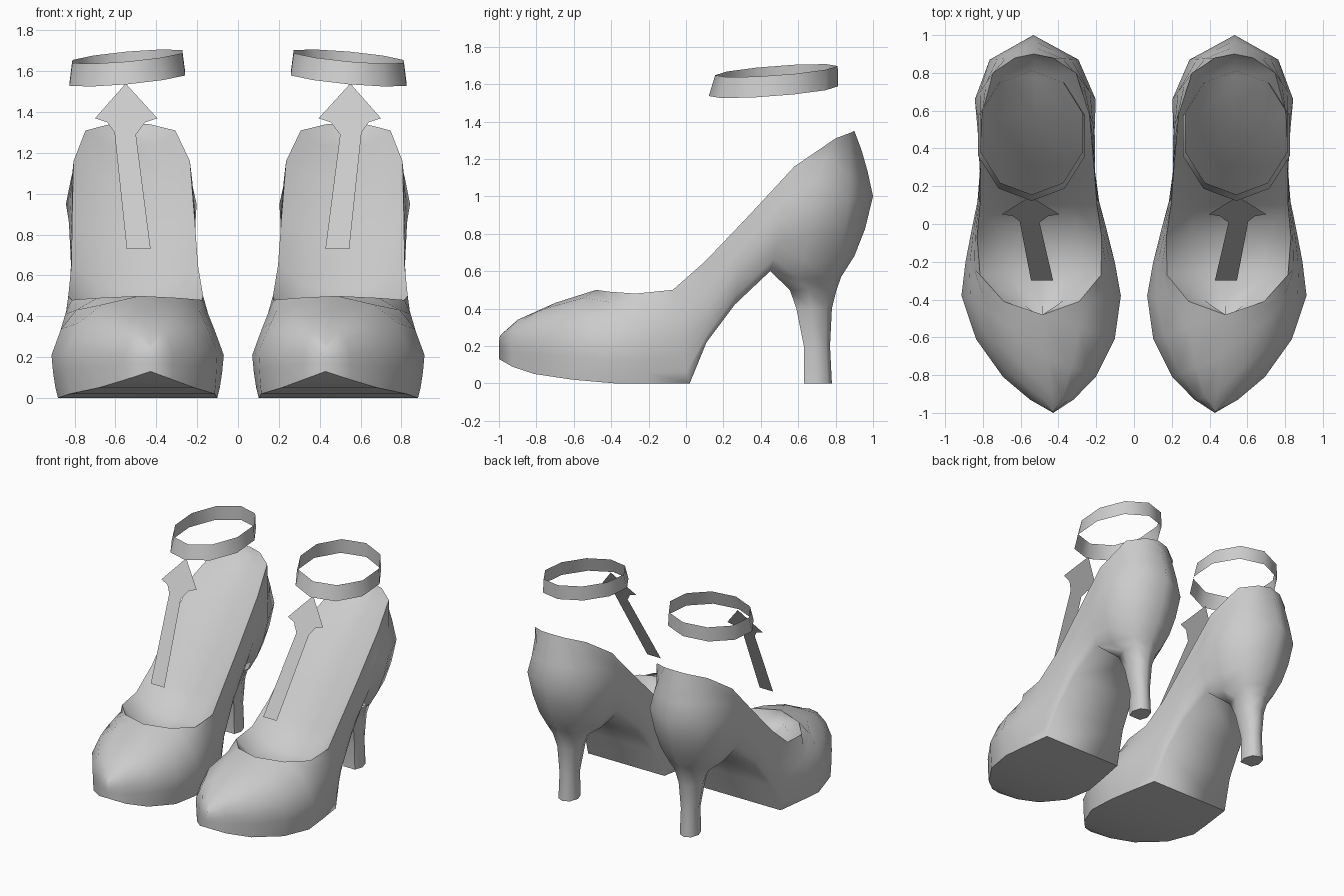
import bpy, bmesh, math
from mathutils import Vector

cube = bpy.data.objects.get("Cube")
if cube:
    bpy.data.objects.remove(cube, do_unlink=True)

grey = bpy.data.materials.new("plain_grey")
grey.use_nodes = True
colour = (0.6, 0.6, 0.6, 1)
grey.diffuse_color = colour
grey.node_tree.nodes["Principled BSDF"].inputs["Base Color"].default_value = colour


def make(name, verts, faces, closed=True):
    """Create a smooth shaded mesh object with crisp creases."""
    bm = bmesh.new()
    points = [bm.verts.new(v) for v in verts]
    for face in faces:
        bm.faces.new([points[i] for i in face])
    bmesh.ops.remove_doubles(bm, verts=bm.verts, dist=0.0005)
    if closed:
        bmesh.ops.recalc_face_normals(bm, faces=bm.faces)
    mesh = bpy.data.meshes.new(name)
    bm.to_mesh(mesh)
    bm.free()
    mesh.materials.append(grey)
    mesh.shade_smooth()
    mesh.set_sharp_from_angle(angle=math.radians(64))
    obj = bpy.data.objects.new(name, mesh)
    bpy.context.collection.objects.link(obj)
    return obj


def loft(rings, skip=None):
    """Vertices and quads joining closed rings of equal length."""
    count = len(rings[0])
    faces = []
    for r in range(len(rings) - 1):
        for k in range(count):
            if skip and skip(r, k):
                continue
            n = (k + 1) % count
            faces.append((r * count + k, r * count + n,
                          (r + 1) * count + n, (r + 1) * count + k))
    return [p for ring in rings for p in ring], faces


def arc(start, corner, end, pull, steps):
    """Curve from start to end, pulled toward the corner point."""
    control = start.lerp(end, 0.5).lerp(corner, pull)
    return [start.lerp(control, t / steps).lerp(control.lerp(end, t / steps), t / steps)
            for t in range(steps + 1)]


# Half width, depth and height along the shoe, from toe tip to heel back
RIM = [(0, -.99, .26), (0, -.9, .34), (0, -.7, .43), (0, -.48, .5),
       (.2, -.41, .49), (.32, -.27, .48), (.33, -.07, .5), (.31, .1, .65),
       (.3, .32, .88), (.285, .58, 1.16), (.22, .8, 1.31), (.1, .88, 1.34), (0, .9, 1.35)]
BULGE = [(0, -1, .2), (.115, -.93, .22), (.245, -.81, .23), (.367, -.61, .23),
         (.422, -.38, .21), (.395, -.2, .22), (.355, -.02, .25), (.322, .12, .4),
         (.305, .28, .62), (.31, .5, .86), (.32, .66, .95), (.235, .87, .98), (0, 1, 1)]
BASE = [(0, -1, .13), (.115, -.93, .09), (.235, -.81, .05), (.355, -.61, .02),
        (.39, -.38, 0), (.365, -.2, 0), (.33, .02, 0), (.3, .11, .22),
        (.27, .26, .42), (.21, .45, .6), (.2, .6, .56), (.13, .78, .56), (0, .83, .57)]
OPENING = 3     # first section with an open top
HEEL = 9        # first section that runs down into the heel stem

# Heel stem rings: height, front, back, half width
STEM = [(.5, .555, .805, .125), (.4, .59, .78, .09), (.2, .63, .77, .065), (0, .63, .78, .07)]
STEM_SHAPE = [(.7, 0), (1, .4), (.7, .85), (0, 1)]

# Front strap outline with an arrow shaped top
STRAP = [(.428, .73), (.545, .73), (.605, 1.3), (.64, 1.35), (.7, 1.37),
         (.55, 1.54), (.395, 1.37), (.455, 1.35), (.5, 1.29)]


def centre(y):
    """Centre line, bending inward at the toe."""
    return 0.503 + 0.03 * y - 0.075 * max(0, -0.4 - y)


def flip(p):
    return Vector((-p[0], p[1], p[2]))


def shoe_section(i):
    """Closed ring: outside wall, sole, other wall, then the insole trough."""
    rim, bulge, base = (Vector(c[i]) for c in (RIM, BULGE, BASE))
    pull = min(0.8, max(0.2, 0.8 - 0.25 * (i - OPENING)))
    upper = arc(rim, Vector((bulge.x, bulge.y, rim.z)), bulge, pull, 3)
    lower = arc(bulge, Vector((bulge.x, bulge.y, base.z)), base, 0.35, 3)
    wall = upper + lower[1:]
    if i < OPENING:
        inner = floor = rim
    else:
        floor = base.lerp(rim, 0.72 + 0.28 * max(i - 7, 0) / 5)
        floor.x = 0
        inner = rim.lerp(floor, 0.8)
        inner.x = rim.x * 0.6
    ring = wall + [flip(p) for p in reversed(wall)] + [flip(inner), floor, inner]
    return ring, len(wall)


def build_shoe(side, label):
    place = lambda p: (side * (centre(p[1]) + p[0]), p[1], p[2])

    # Upper, sole and insole, left open where the heel stem joins
    sections = [shoe_section(i) for i in range(len(RIM))]
    wall = sections[0][1]
    rings = [[place(p) for p in ring] for ring, _ in sections]
    verts, faces = loft(rings, lambda r, k: (r < OPENING and k >= 2 * wall - 1)
                        or (r >= HEEL and k == wall - 1))

    # Heel stem growing out of the underside
    halves = [BASE[HEEL:]]
    for z, front, back, half in STEM:
        halves.append([(half * w, front + (back - front) * t, z) for w, t in STEM_SHAPE])
    rings = [[place(p) for p in h + [flip(q) for q in h[-2::-1]]] for h in halves]
    stem_verts, stem_faces = loft(rings)
    end = len(stem_verts)
    stem_faces.append(tuple(range(end - len(rings[0]), end)))
    start = len(verts)
    faces += [tuple(start + v for v in f) for f in stem_faces]
    # the front edge of the stem's first ring meets the shank
    make(label + "_shoe_body", verts + stem_verts, faces)

    # Flat sloping front strap, facing forward
    verts = [(side * x, -0.3 + 0.55 * (z - 0.73), z) for x, z in STRAP]
    order = list(range(len(STRAP)))
    make(label + "_front_strap", verts, [order if side > 0 else order[::-1]], False)

    # Tilted ankle band
    rings = []
    for lift, size in ((0, 1), (0.11, 0.95)):
        ring = []
        for k in range(10):
            a = math.tau * k / 10
            x = 0.298 * size * math.sin(a)
            y = 0.345 * size * math.cos(a)
            ring.append((side * (0.542 + x), 0.467 + y + lift * 0.15,
                         1.562 + 0.075 * y - 0.09 * x + lift))
        rings.append(ring)
    verts, faces = loft(rings)
    if side > 0:
        faces = [f[::-1] for f in faces]
    make(label + "_ankle_band", verts, faces, False)


build_shoe(1, "left")
build_shoe(-1, "right")
